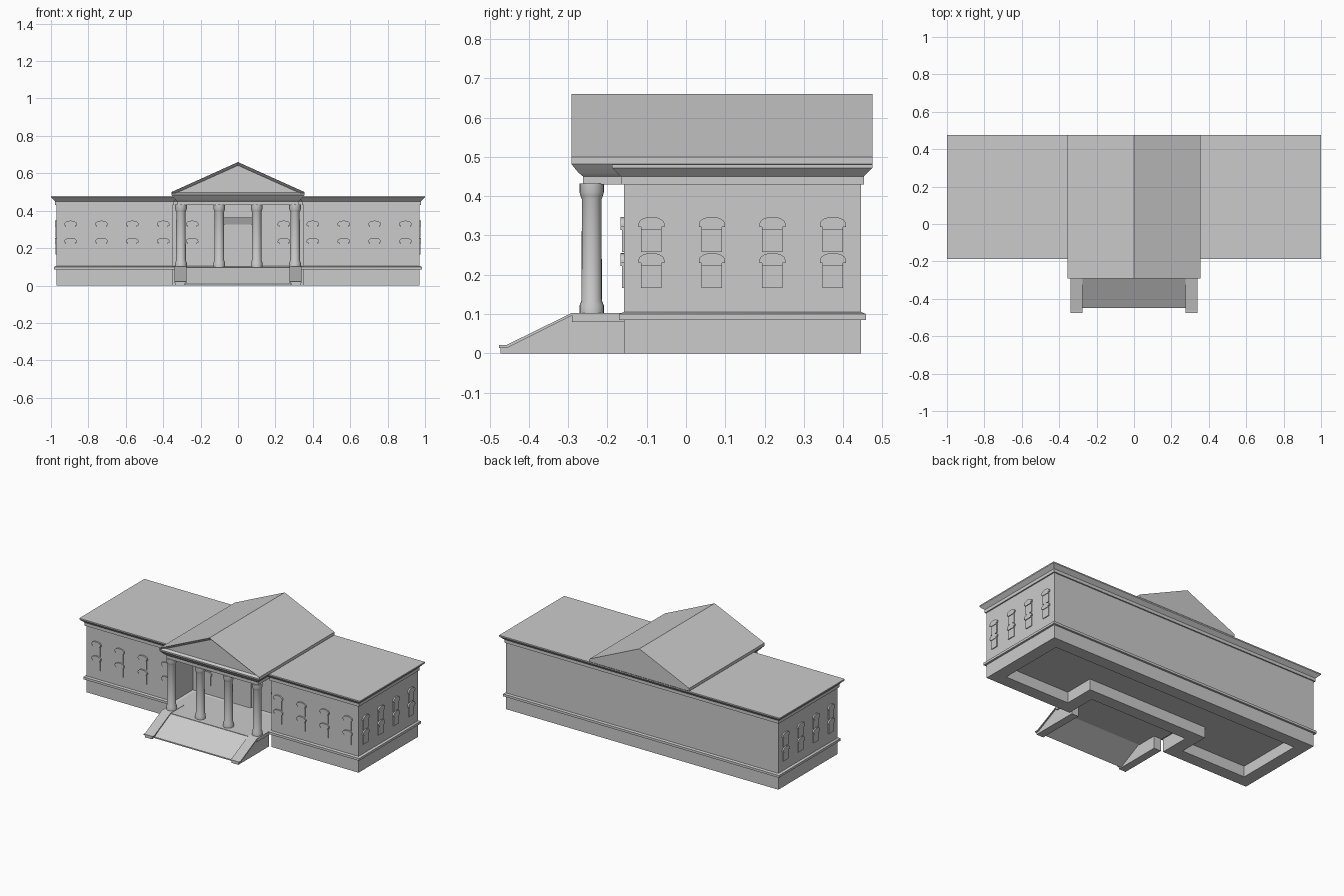
import bpy, bmesh, math
from mathutils import Matrix

cube = bpy.data.objects.get("Cube")
if cube:
    bpy.data.objects.remove(cube, do_unlink=True)

stone = bpy.data.materials.new("grey stone")
stone.use_nodes = True
stone.diffuse_color = (0.6, 0.6, 0.6, 1)
stone.node_tree.nodes["Principled BSDF"].inputs["Base Color"].default_value = (0.6, 0.6, 0.6, 1)


def finish(name, bm, matrix=None):
    bmesh.ops.recalc_face_normals(bm, faces=bm.faces)
    mesh = bpy.data.meshes.new(name)
    bm.to_mesh(mesh)
    bm.free()
    mesh.materials.append(stone)
    obj = bpy.data.objects.new(name, mesh)
    bpy.context.collection.objects.link(obj)
    if matrix:
        obj.matrix_world = matrix
    bpy.ops.object.select_all(action='DESELECT')
    obj.select_set(True)
    bpy.context.view_layer.objects.active = obj
    bpy.ops.object.shade_smooth_by_angle(angle=math.radians(35))
    return obj


def loft(name, outline, profile):
    """Stack copies of an outline, each at (offset, height), and cap the ends."""
    bm = bmesh.new()
    rings = [[bm.verts.new((x, y, z)) for x, y in outline(o)] for o, z in profile]
    n = len(rings[0])
    for a, b in zip(rings, rings[1:]):
        for i in range(n):
            j = (i + 1) % n
            bm.faces.new((a[i], a[j], b[j], b[i]))
    bm.faces.new(rings[0])
    bm.faces.new(rings[-1])
    return finish(name, bm)


def prism(points, depth):
    """Extrude an (x, z) outline toward -y."""
    bm = bmesh.new()
    back = bm.faces.new([bm.verts.new((x, 0, z)) for x, z in points])
    ext = bmesh.ops.extrude_face_region(bm, geom=[back], use_keep_orig=True)
    front = [g for g in ext["geom"] if isinstance(g, bmesh.types.BMFace)]
    bmesh.ops.translate(bm, vec=(0, -depth, 0), verts=front[0].verts)
    return bm, front[0]


def box_points(hw, z0, z1):
    return [(-hw, z0), (hw, z0), (hw, z1), (-hw, z1)]


# Main building: U-shaped footprint with a recessed entrance
WALL, BACK, ENTRY = -0.158, 0.445, 0.04


def footprint(o):
    half = [(0.35 - o, ENTRY - o), (0.35 - o, WALL - o), (0.97 + o, WALL - o), (0.97 + o, BACK + o)]
    return half + [(-x, y) for x, y in reversed(half)]


loft("main_building", footprint, [
    (-0.08, 0.07), (-0.08, 0), (0, 0), (0, 0.085), (0.013, 0.085), (0.013, 0.1),
    (0, 0.105), (0, 0.43), (0.008, 0.43), (0.008, 0.45), (0.03, 0.472), (0.03, 0.48)])


# Entablature over the portico and centre block
def centre(o):
    return [(-0.325 - o, -0.262 - o), (0.325 + o, -0.262 - o),
            (0.325 + o, BACK + o), (-0.325 - o, BACK + o)]


loft("entablature", centre, [(0, 0.43), (0, 0.45), (0.012, 0.46), (0.03, 0.482), (0.03, 0.49)])

# Gable roof with a sunken pediment
bm, front = prism([(-0.355, 0.485), (0.355, 0.485), (0.355, 0.5), (0, 0.66), (-0.355, 0.5)], 0.767)
bmesh.ops.inset_region(bm, faces=[front], thickness=0.018)
bmesh.ops.translate(bm, vec=(0, 0.02, 0), verts=front.verts)
finish("gable_roof", bm, Matrix.Translation((0, 0.475, 0)))

# Columns
SHAFT = [(0.031, 0.098), (0.031, 0.122), (0.026, 0.134), (0.025, 0.392),
         (0.028, 0.4), (0.031, 0.41), (0.031, 0.432)]


def circle(cx, cy, r, sides=20):
    return [(cx + r * math.cos(i * math.tau / sides), cy + r * math.sin(i * math.tau / sides))
            for i in range(sides)]


for x in (-0.305, -0.1, 0.1, 0.305):
    loft("column", lambda r: circle(x, -0.24, r), SHAFT)

# Porch floor, its side walls and the entrance ramp
bm, _ = prism(box_points(0.34, 0.08, 0.1), 0.34)
finish("porch_floor", bm, Matrix.Translation((0, 0.05, 0)))

TURN = Matrix.Rotation(math.radians(90), 4, 'Z')   # outline x runs along y
bm, _ = prism([(-0.285, 0.1), (-0.45, 0.008), (-0.45, 0), (-0.285, 0.085)], 0.56)
finish("entrance_ramp", bm, Matrix.Translation((-0.28, 0, 0)) @ TURN)

CHEEK = [(WALL, 0), (WALL, 0.096), (-0.29, 0.096), (-0.455, 0.015), (-0.472, 0.015), (-0.472, 0)]
CAP = [(WALL, 0.096), (WALL, 0.102), (-0.292, 0.102), (-0.457, 0.021), (-0.476, 0.021),
       (-0.476, 0.014), (-0.455, 0.014), (-0.29, 0.096)]
for side in (-1, 1):
    for name, shape, w in (("ramp_side_wall", CHEEK, 0.05), ("ramp_wall_cap", CAP, 0.064)):
        bm, _ = prism(shape, w)
        finish(name, bm, Matrix.Translation((side * 0.308 - w / 2, 0, 0)) @ TURN)


# Windows: two stacked panes, each with an arched hood
def hood_points(z):
    arc = [math.pi * i / 8 for i in range(9)]
    low = [(-0.033, z), (-0.026, z), (-0.026, z - 0.008), (0.026, z - 0.008), (0.026, z), (0.033, z)]
    return low + [(0.033 * math.cos(a), z + 0.008 + 0.017 * math.sin(a)) for a in arc]


def window(matrix):
    for z0, z1 in ((0.166, 0.232), (0.258, 0.324)):
        bm, _ = prism(box_points(0.026, z0, z1), 0.005)
        finish("window_pane", bm, matrix)
        bm, _ = prism(hood_points(z1 - 0.002), 0.009)
        finish("window_hood", bm, matrix)


for side in (-1, 1):
    for i in range(4):
        window(Matrix.Translation((side * (0.4 + 0.165 * i), WALL, 0)))
        window(Matrix.Translation((side * 0.97, -0.088 + 0.154 * i, 0))
               @ Matrix.Rotation(side * math.radians(90), 4, 'Z'))
    window(Matrix.Translation((side * 0.245, ENTRY, 0)))

# Entrance door with a heavy lintel
bm, _ = prism(box_points(0.07, 0.1, 0.33), 0.008)
finish("front_door", bm, Matrix.Translation((0, ENTRY, 0)))
bm, front = prism(box_points(0.075, 0.325, 0.365), 0.03)
for v in front.verts:
    if v.co.z < 0.33:
        v.co.y += 0.018
finish("door_lintel", bm, Matrix.Translation((0, ENTRY, 0)))
